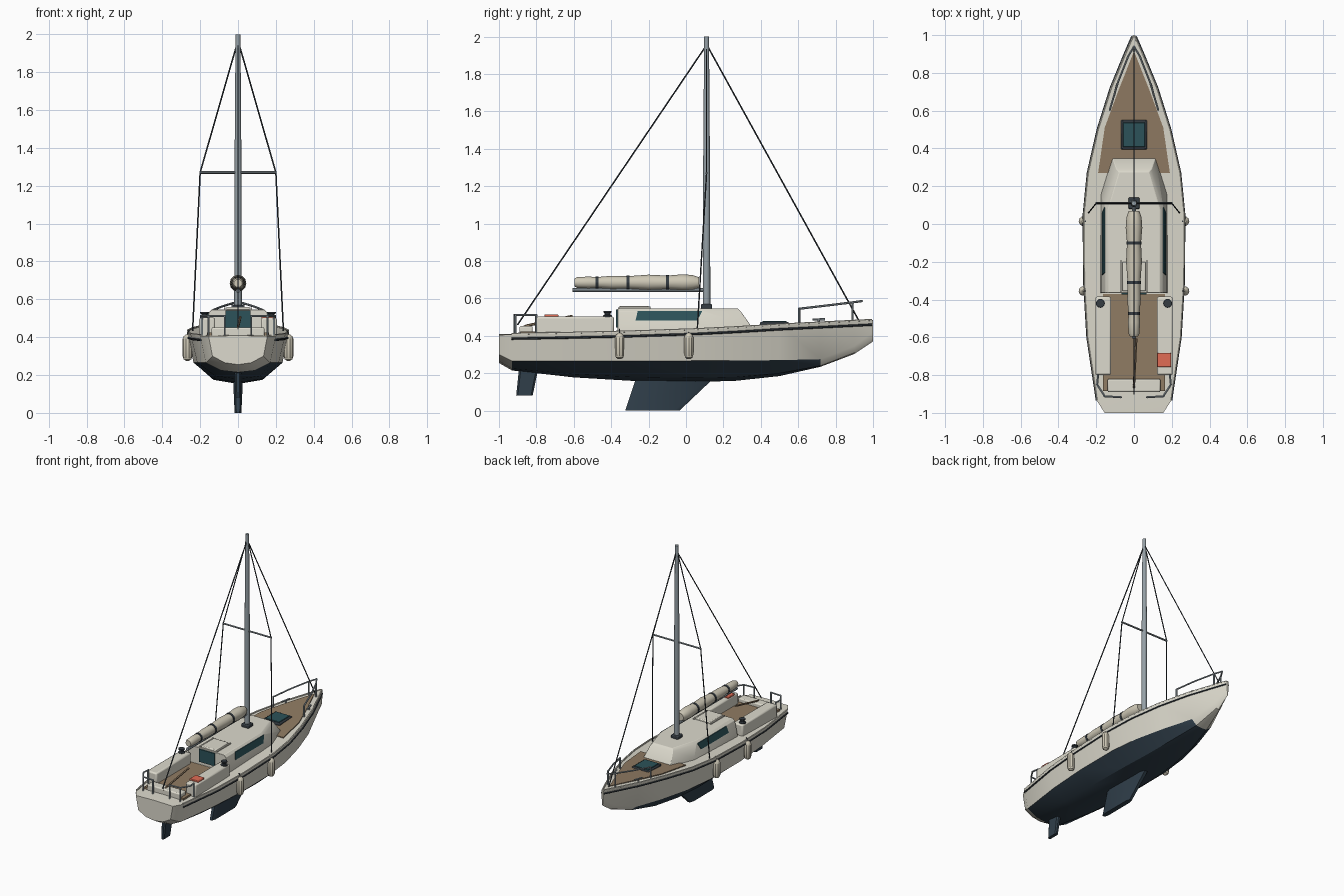
import bpy, bmesh, math
from mathutils import Vector, Matrix

if "Cube" in bpy.data.objects:
    bpy.data.objects.remove(bpy.data.objects["Cube"])

def mat(name, *c):
    m = bpy.data.materials.new(name)
    m.diffuse_color = (*c, 1)
    m.use_nodes = True
    m.node_tree.nodes["Principled BSDF"].inputs["Base Color"].default_value = m.diffuse_color
    return m

CREAM = mat("cream", .72, .70, .61)
NAVY = mat("navy", .03, .05, .07)
TEAK = mat("teak", .28, .20, .125)
GLASS = mat("glass", .025, .085, .10)
METAL = mat("metal", .30, .35, .38)
DARK = mat("dark", .035, .045, .055)
RED = mat("red", .75, .15, .09)
CANVAS = mat("canvas", .62, .58, .47)

def finish(name, bm, mats, smooth=True, bevel=0):
    bmesh.ops.recalc_face_normals(bm, faces=bm.faces)
    me = bpy.data.meshes.new(name)
    bm.to_mesh(me)
    bm.free()
    ob = bpy.data.objects.new(name, me)
    bpy.context.collection.objects.link(ob)
    for m in mats:
        me.materials.append(m)
    if bevel:
        b = ob.modifiers.new("bevel", 'BEVEL')
        b.width, b.segments = bevel, 2
    if smooth:
        bpy.ops.object.select_all(action='DESELECT')
        ob.select_set(True)
        bpy.context.view_layer.objects.active = ob
        bpy.ops.object.shade_smooth_by_angle(angle=math.radians(30))
    return ob

def loft(name, rings, m, smooth=True, bevel=0):
    """Skin closed rings of equal length and cap both ends."""
    bm = bmesh.new()
    vs = [[bm.verts.new(p) for p in r] for r in rings]
    n = len(vs[0])
    for a, b in zip(vs, vs[1:]):
        for i in range(n):
            bm.faces.new((a[i], a[(i + 1) % n], b[(i + 1) % n], b[i]))
    bm.faces.new(vs[0])
    bm.faces.new(vs[-1])
    return finish(name, bm, [m], smooth, bevel)

def box(name, x0, x1, y0, y1, z0, z1, m, bevel=.006):
    return loft(name, [[(x0, y0, z), (x1, y0, z), (x1, y1, z), (x0, y1, z)] for z in (z0, z1)], m, True, bevel)

def lathe(name, prof, m, org, axis='z', n=12):
    rings = []
    for r, h in prof:
        ring = []
        for i in range(n):
            a = math.tau * i / n
            c, s = r * math.cos(a), r * math.sin(a)
            ring.append(Vector(org) + Vector((c, s, h) if axis == 'z' else (c, h, s)))
        rings.append(ring)
    return loft(name, rings, m)

def rods(name, paths, r, m, n=6):
    """Thin round bars along one or more polylines."""
    bm = bmesh.new()
    for path in paths:
        for a, b in zip(path, path[1:]):
            a, b = Vector(a), Vector(b)
            d = b - a
            M = Matrix.Translation((a + b) / 2) @ d.to_track_quat('Z', 'Y').to_matrix().to_4x4()
            bmesh.ops.create_cone(bm, cap_ends=True, segments=n, radius1=r, radius2=r,
                                  depth=d.length + r, matrix=M)
    return finish(name, bm, [m])

def both(path):
    return [path, [(-x, y, z) for x, y, z in path]]

# Hull stations: y, deck half width, deck z, waterline half width and z, bilge half width and z, keel z
ST = [(-1, .155, .405, .135, .30, .07, .265, .255),
      (-.93, .20, .407, .17, .265, .09, .225, .215),
      (-.6, .25, .413, .215, .265, .12, .195, .178),
      (-.3, .268, .42, .235, .265, .13, .18, .160),
      (.05, .27, .432, .235, .267, .13, .175, .153),
      (.27, .248, .443, .21, .268, .115, .18, .160),
      (.5, .195, .457, .155, .27, .09, .20, .185),
      (.72, .125, .468, .085, .275, .045, .24, .235),
      (.9, .05, .477, .033, .345, .015, .31, .303),
      (1, .006, .482, .005, .42, .004, .385, .37)]

def sheer(y, k=2):
    for a, b in zip(ST, ST[1:]):
        if y <= b[0]:
            t = (y - a[0]) / (b[0] - a[0])
            return a[k] + t * (b[k] - a[k])
    return ST[-1][k]

# Hull with deck and dark underbody
bm = bmesh.new()
rows = []
for y, hb, zs, hw, zw, hg, zg, zk in ST:
    half = [(hb, zs), (hw, zw), (hg, zg)]
    sec = half + [(0, zk)] + [(-x, z) for x, z in reversed(half)] + [(0, zs + .004)]
    rows.append([bm.verts.new((x, y, z)) for x, z in sec])
for j, (a, b) in enumerate(zip(rows, rows[1:])):
    for i in range(8):
        f = bm.faces.new((a[i], a[(i + 1) % 8], b[(i + 1) % 8], b[i]))
        f.material_index = int(1 <= i <= 4 and 1 <= j <= 6)
bm.faces.new(rows[0])
bm.faces.new(rows[-1])
finish("hull", bm, [CREAM, NAVY])

# Rub strake and toe rail following the sheer
ys = [-.93, -.6, -.3, .05, .27, .5, .72, .9, .99]
rods("rub_strake", both([(sheer(y, 1) * .985 + .001, y, sheer(y) - .022) for y in ys]), .006, DARK)
rods("toe_rail", both([(max(sheer(y, 1) - .005, .004), y, sheer(y) + .003) for y in ys]), .006, CREAM)

# Keel and rudder
def fin(name, y0, y1, z1, t1, y2, y3, z0, t0):
    def ring(a, b, z, t):
        m = a + (b - a) * .65
        return [(0, a, z), (t, m, z), (0, b, z), (-t, m, z)]
    def slab(a, b, z, t):
        e = (b - a) * .1
        return [(-t * .5, a, z), (t * .5, a, z), (t, a + e, z), (t, b - e, z),
                (t * .5, b, z), (-t * .5, b, z), (-t, b - e, z), (-t, a + e, z)]
    loft(name, [slab(y2, y3, z0, t0), slab(y0, y1, z1, t1)], NAVY)
fin("keel", -.265, .155, .18, .026, -.325, -.035, 0, .018)
fin("rudder", -.893, -.79, .225, .018, -.908, -.82, .08, .012)

# Teak foredeck and cockpit sole
fore = [(-.19, .27), (.19, .27), (.155, .51), (.085, .70), (.002, .91), (-.002, .91), (-.085, .70), (-.155, .51)]
loft("teak_foredeck", [[(x, y, sheer(y) + d) for x, y in fore] for d in (-.004, .008)], TEAK)
box("cockpit_sole", -.165, .165, -.885, -.37, .40, .424, TEAK, 0)

# Cabin trunk with sloped front and sides
def cabin(z, ins, yf):
    w, f = .178 - ins, .118 - ins
    return [(-w, -.365, z), (w, -.365, z), (w, yf - .2, z), (f, yf, z), (-f, yf, z), (-w, yf - .2, z)]
loft("cabin", [cabin(.41, 0, .365), cabin(.45, .004, .35), cabin(.532, .024, .292), cabin(.547, .04, .275)], CREAM, True, .003)

# Cabin side windows
for s, side in ((1, "right"), (-1, "left")):
    quad = [(-.27, .482), (.06, .482), (.087, .532), (-.258, .532)]
    loft("window_" + side, [[(s * (.174 - (z - .45) * .24 + d), y, z) for y, z in quad]
                            for d in (-.012, .004)], GLASS, False)

# Companionway door, sliding hatch and its rails
box("companionway_door", -.065, .065, -.374, -.35, .445, .54, GLASS, 0)
box("sliding_hatch", -.062, .062, -.355, -.20, .54, .560, CREAM)
for s in (-1, 1):
    box("hatch_rail", s * .07 - .005, s * .07 + .005, -.36, -.19, .54, .556, CREAM, .002)

# Foredeck hatch
box("fore_hatch_frame", -.07, .07, .395, .55, .45, .474, DARK)
box("fore_hatch_glass", -.058, .058, .408, .537, .46, .480, GLASS, .003)

# Cockpit benches, winches, aft locker, cushion
for s, side in ((1, "right"), (-1, "left")):
    box("bench_" + side, s * .163 - .042, s * .163 + .042, -.80, -.385, .40, .503, CREAM, .01)
    lathe("winch_" + side, [(.024, 0), (.024, .008), (.016, .013), (.016, .022), (.022, .026), (.022, .034)],
          DARK, (s * .178, -.42, .50))
box("aft_locker", -.14, .14, -.89, -.82, .40, .452, CREAM, .008)
box("cushion", .123, .197, -.757, -.682, .50, .514, RED, .004)
rods("tiller", [[(.012, -.61, .505), (0, -.85, .455), (0, -.885, .44)]], .007, TEAK)

# Mast, collar and spreaders
lathe("mast", [(.02, .545), (.019, 1.2), (.013, 2.0)], METAL, (0, .11, 0))
box("mast_collar", -.03, .03, .08, .14, .54, .57, DARK)
rods("spreaders", [[(-.2, .11, 1.27), (.2, .11, 1.27)]], .007, METAL)

# Standing rigging
stays = both([(.008, .11, 1.94), (.2, .11, 1.27), (.24, .06, .43)])
stays += [[(0, .12, 1.94), (0, .925, .48)], [(0, .10, 1.94), (0, -.90, .46)]]
rods("rigging", stays, .004, DARK)

# Boom, rolled sail and ties
rods("boom", [[(0, -.6, .645), (0, .1, .645)]], .011, METAL, 8)
sail = [(.022, -.595), (.029, -.58), (.032, -.52), (.029, -.475), (.036, -.40), (.034, -.31), (.042, -.2),
        (.037, -.1), (.044, -.02), (.04, .035), (.028, .07)]
lathe("rolled_sail", sail, CANVAS, (0, 0, .685), 'y', 12)
for y, r in ((-.475, .033), (-.31, .038), (-.1, .041)):
    lathe("sail_tie", [(r, y - .008), (r, y + .008)], DARK, (0, 0, .685), 'y', 12)

# Bow pulpit and stern rails
def post(x, y, z):
    return [(x, y, sheer(y)), (x, y, z)]
top = [(.128, .605, .545), (.085, .75, .562), (.03, .89, .579), (0, .94, .586)]
rods("bow_pulpit", both(top) + both(post(.128, .605, .545)) + both(post(.03, .89, .579)), .006, METAL)
rail = [(.19, -.80, .512), (.195, -.85, .512), (.155, -.912, .512), (.07, -.917, .512)]
rods("stern_rails", both(rail) + [q for p in (rail[0], rail[2], rail[3]) for q in both(post(*p))], .006, METAL)

# Cleats, fenders and fender lines
for s in (-1, 1):
    rods("cleat", [[(s * .105, .68, .487), (s * .09, .74, .489)], [(s * .098, .71, .465), (s * .098, .71, .488)]], .006, METAL)
    for y in (.015, -.355):
        lathe("fender", [(.008, .275), (.02, .283), (.026, .30), (.026, .39), (.02, .405), (.008, .415)],
              CANVAS, (s * .267, y, 0), n=10)
        rods("fender_line", [[(s * .267, y, .41), (s * .258, y, .435)]], .004, DARK)
